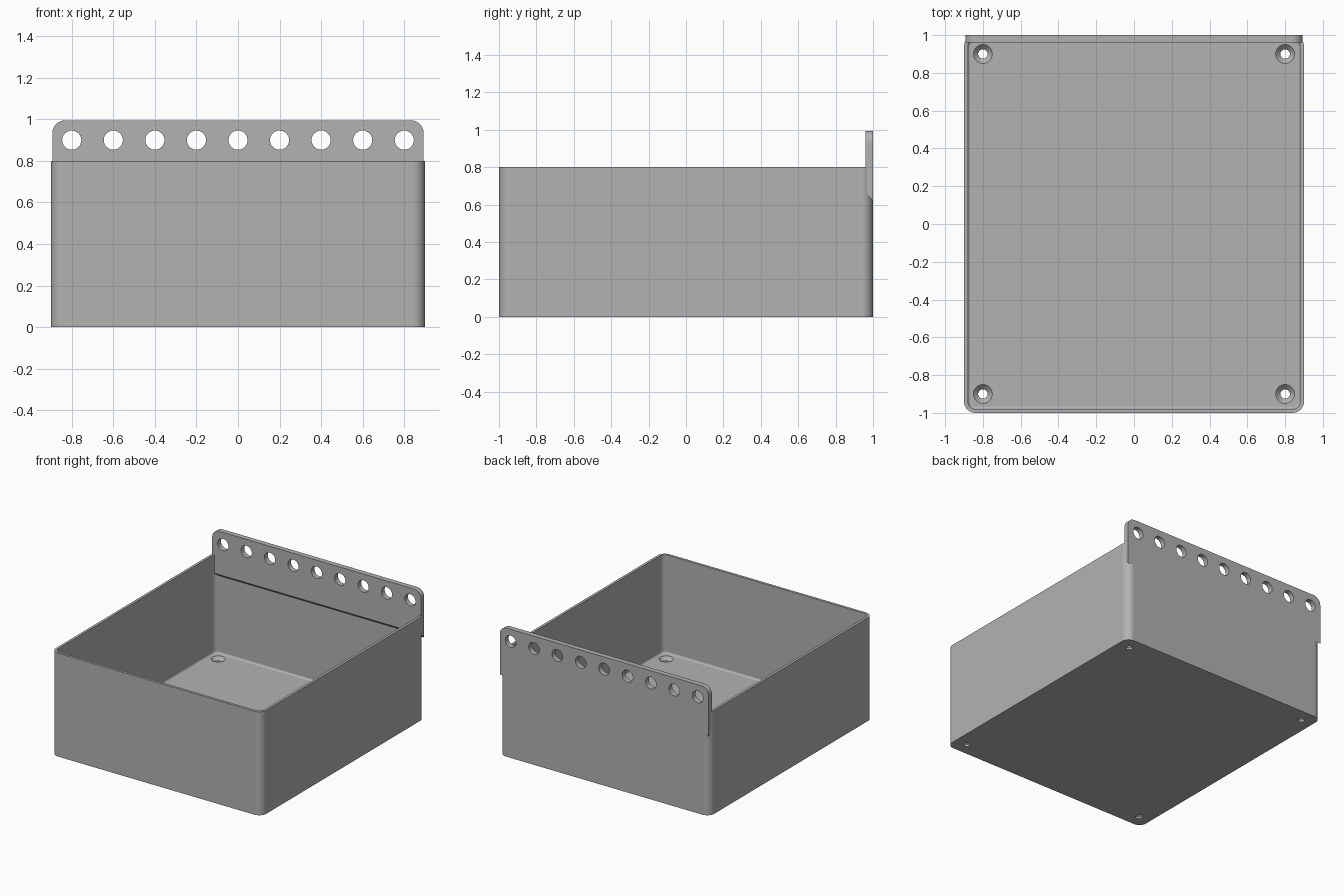
import bpy
import bmesh
from math import pi, cos, sin, radians
from mathutils import Vector

cube = bpy.data.objects.get("Cube")
if cube:
    bpy.data.objects.remove(cube, do_unlink=True)

HALF_X, HALF_Y, HEIGHT = 0.9, 1.0, 0.8
WALL, FLOOR, CORNER, FILLET = 0.02, 0.04, 0.06, 0.015

grey = bpy.data.materials.new("plain grey")
grey.use_nodes = True
grey.diffuse_color = (0.448, 0.448, 0.448, 1)
grey.node_tree.nodes["Principled BSDF"].inputs["Base Color"].default_value = grey.diffuse_color


def arc(cx, cy, r, start, steps=8):
    """Quarter circle of 2D points."""
    angles = [start + pi / 2 * i / steps for i in range(steps + 1)]
    return [(cx + r * cos(a), cy + r * sin(a)) for a in angles]


def rounded_ring(inset, z):
    """Rounded rectangle, moved inwards from the box outline."""
    r = CORNER - inset
    x, y = HALF_X - CORNER, HALF_Y - CORNER
    corners = [(x, y), (-x, y), (-x, -y), (x, -y)]
    return [(px, py, z) for i, (cx, cy) in enumerate(corners)
            for px, py in arc(cx, cy, r, i * pi / 2)]


def circle_ring(r, z, n=32):
    return [(r * cos(2 * pi * i / n), r * sin(2 * pi * i / n), z) for i in range(n)]


def loft(bm, rings, offset=(0, 0, 0)):
    """Closed solid through a chain of equal rings."""
    loops = [[bm.verts.new(Vector(p) + Vector(offset)) for p in ring] for ring in rings]
    for a, b in zip(loops, loops[1:]):
        for i in range(len(a)):
            j = (i + 1) % len(a)
            bm.faces.new((a[i], a[j], b[j], b[i]))
    bm.faces.new(loops[0])
    bm.faces.new(loops[-1])


def make_object(name, bm):
    bmesh.ops.recalc_face_normals(bm, faces=bm.faces)
    mesh = bpy.data.meshes.new(name)
    bm.to_mesh(mesh)
    bm.free()
    obj = bpy.data.objects.new(name, mesh)
    mesh.materials.append(grey)
    bpy.context.collection.objects.link(obj)
    return obj


def cut_and_smooth(obj, cutter):
    """Drill the holes, then shade round parts smooth and flat parts flat."""
    mod = obj.modifiers.new("holes", 'BOOLEAN')
    mod.operation, mod.solver, mod.object = 'DIFFERENCE', 'EXACT', cutter
    bpy.ops.object.select_all(action='DESELECT')
    bpy.context.view_layer.objects.active = obj
    obj.select_set(True)
    bpy.ops.object.modifier_apply(modifier=mod.name)
    bpy.data.objects.remove(cutter, do_unlink=True)
    bpy.ops.object.shade_smooth_by_angle(angle=radians(30))
    weighted = obj.modifiers.new("flat sides", 'WEIGHTED_NORMAL')
    weighted.keep_sharp = True


# Open tray: outside, rim, inside, floor fillet
bm = bmesh.new()
fillet = [rounded_ring(WALL + FILLET * (1 - cos(a)), FLOOR + FILLET * (1 - sin(a)))
          for a in [pi / 8 * i for i in range(5)]]
loft(bm, [rounded_ring(0, 0), rounded_ring(0, HEIGHT),
          rounded_ring(WALL, HEIGHT)] + fillet)
tray = make_object("tray", bm)

# Countersunk screw holes in the floor
bm = bmesh.new()
screw = [circle_ring(0.025, -0.1), circle_ring(0.025, FLOOR - 0.025),
         circle_ring(0.05, FLOOR), circle_ring(0.05, FLOOR + 0.05)]
for x in (-0.8, 0.8):
    for y in (-0.9, 0.9):
        loft(bm, screw, (x, y, 0))
cut_and_smooth(tray, make_object("screw_hole_cutter", bm))

# Hanging plate at the back, with a sloped lower edge
PLATE_X, PLATE_TOP, PLATE_FRONT = 0.893, 0.995, 0.96
bm = bmesh.new()
cx, cz = PLATE_X - CORNER, PLATE_TOP - CORNER
top = arc(cx, cz, CORNER, 0) + arc(-cx, cz, CORNER, pi / 2)
rings = []
for y, bottom in ((PLATE_FRONT, 0.66), (HALF_Y, 0.62)):
    outline = top + [(-PLATE_X, bottom), (PLATE_X, bottom)]
    rings.append([(x, y, z) for x, z in outline])
loft(bm, rings)
plate = make_object("hanging_plate", bm)

# Row of round holes in the plate
bm = bmesh.new()
hole = [[(x, z, y) for x, y, z in circle_ring(0.046, d)] for d in (0.9, 1.1)]
for i in range(9):
    loft(bm, hole, (-0.8 + 0.2 * i, 0, 0.9))
cut_and_smooth(plate, make_object("plate_hole_cutter", bm))
